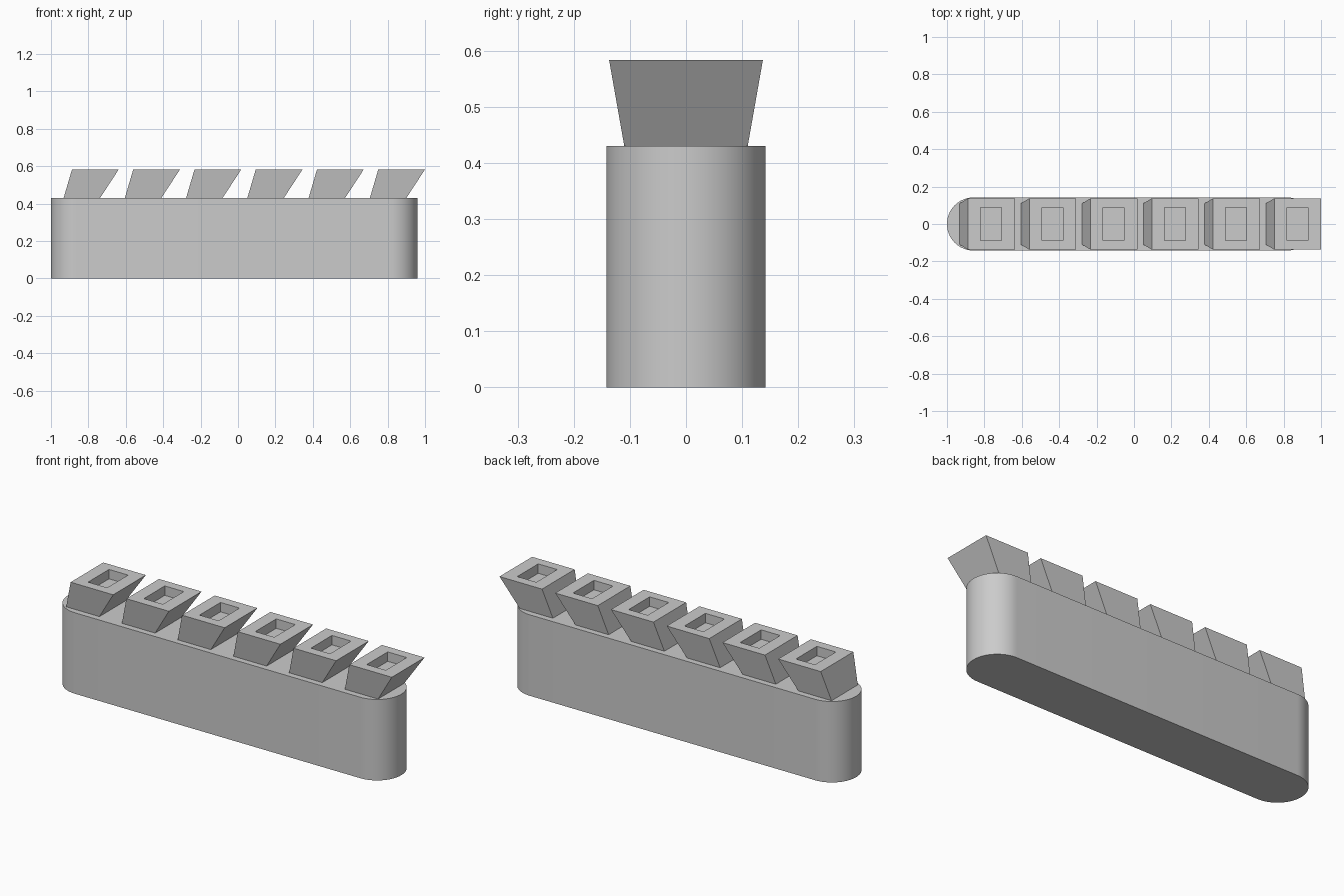
import bpy, bmesh, math

cube = bpy.data.objects.get("Cube")
if cube:
    bpy.data.objects.remove(cube, do_unlink=True)

grey = bpy.data.materials.new("light_grey")
grey.use_nodes = True
grey.diffuse_color = (0.6, 0.6, 0.6, 1)
grey.node_tree.nodes["Principled BSDF"].inputs["Base Color"].default_value = (0.6, 0.6, 0.6, 1)

BASE_TOP, TOOTH_TOP, RADIUS = 0.43, 0.583, 0.142
LEFT, RIGHT = -1.0, 0.96
COUNT, PITCH = 6, 0.3275
HOLE_DEPTH = 0.05


def make_object(name, bm):
    bmesh.ops.recalc_face_normals(bm, faces=bm.faces)
    mesh = bpy.data.meshes.new(name)
    bm.to_mesh(mesh)
    bm.free()
    mesh.materials.append(grey)
    obj = bpy.data.objects.new(name, mesh)
    bpy.context.collection.objects.link(obj)
    return obj


def ring(bm, x0, x1, half, z):
    """Four corners of a rectangle at height z."""
    return [bm.verts.new(p) for p in
            ((x0, -half, z), (x1, -half, z), (x1, half, z), (x0, half, z))]


def bridge(bm, a, b):
    """Join two rings with quads."""
    for i in range(len(a)):
        j = (i + 1) % len(a)
        bm.faces.new((a[i], a[j], b[j], b[i]))


# Base: a bar with rounded ends
bm = bmesh.new()
outline = []
steps = 32
for centre, start in ((RIGHT - RADIUS, -math.pi / 2), (LEFT + RADIUS, math.pi / 2)):
    for i in range(steps + 1):
        a = start + math.pi * i / steps
        outline.append(bm.verts.new((centre + RADIUS * math.cos(a), RADIUS * math.sin(a), 0)))
bottom = bm.faces.new(outline)
top = bmesh.ops.extrude_face_region(bm, geom=[bottom], use_keep_orig=True)
bmesh.ops.translate(bm, vec=(0, 0, BASE_TOP),
                    verts=[v for v in top["geom"] if isinstance(v, bmesh.types.BMVert)])
base = make_object("base_bar", bm)
bpy.ops.object.select_all(action="DESELECT")
base.select_set(True)
bpy.context.view_layer.objects.active = base
bpy.ops.object.shade_smooth_by_angle(angle=math.radians(30))

# Teeth: flared, leaning blocks, each with a rectangular socket in the top
for n in range(COUNT):
    x = 1.0 - PITCH * (COUNT - 1 - n)
    bm = bmesh.new()
    foot = ring(bm, x - 0.295, x - 0.1, 0.11, BASE_TOP)
    crown = ring(bm, x - 0.25, x, 0.137, TOOTH_TOP)
    rim = ring(bm, x - 0.182, x - 0.07, 0.088, TOOTH_TOP)
    floor = ring(bm, x - 0.182, x - 0.07, 0.088, TOOTH_TOP - HOLE_DEPTH)
    bm.faces.new(foot)
    for a, b in ((foot, crown), (crown, rim), (rim, floor)):
        bridge(bm, a, b)
    bm.faces.new(floor)
    make_object(f"tooth_{n + 1}", bm)
